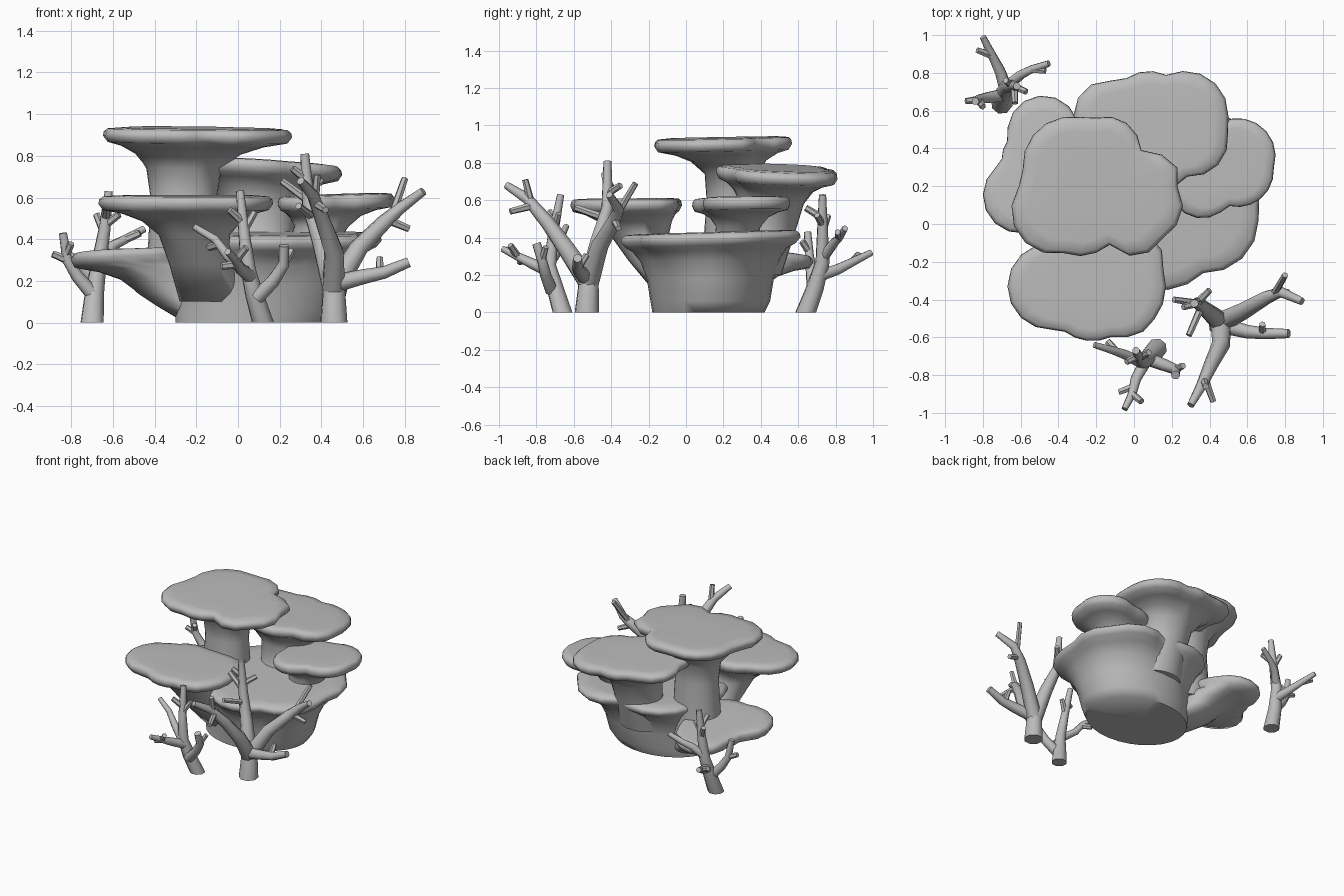
import bpy, bmesh, math
from mathutils import Vector

default_cube = bpy.data.objects.get("Cube")
if default_cube:
    bpy.data.objects.remove(default_cube, do_unlink=True)

coral_grey = bpy.data.materials.new("coral_grey")
coral_grey.use_nodes = True
grey = (.5, .5, .5, 1)
coral_grey.diffuse_color = grey
coral_grey.node_tree.nodes["Principled BSDF"].inputs["Base Color"].default_value = grey


def finish(name, bm, sharp_angle):
    """Turn a bmesh into a shaded, coloured object."""
    bmesh.ops.recalc_face_normals(bm, faces=bm.faces)
    mesh = bpy.data.meshes.new(name)
    bm.to_mesh(mesh)
    bm.free()
    mesh.materials.append(coral_grey)
    obj = bpy.data.objects.new(name, mesh)
    bpy.context.collection.objects.link(obj)
    bpy.ops.object.select_all(action='DESELECT')
    obj.select_set(True)
    bpy.context.view_layer.objects.active = obj
    bpy.ops.object.shade_smooth_by_angle(angle=math.radians(sharp_angle))


def loft(bm, rings):
    """Skin a list of closed point rings and cap both ends."""
    loops = [[bm.verts.new(point) for point in ring] for ring in rings]
    for low, high in zip(loops, loops[1:]):
        for i in range(len(low)):
            bm.faces.new((low[i - 1], low[i], high[i], high[i - 1]))
    for end in (loops[0], loops[-1]):
        middle = bm.verts.new(sum((vert.co for vert in end), Vector()) / len(end))
        for i in range(len(end)):
            bm.faces.new((end[i - 1], end[i], middle))


def lobed_radius(center, direction, lobes):
    """Distance from the center to the far edge of overlapping round lobes."""
    reach = []
    for x, y, radius in lobes:
        offset = Vector((x, y)) - center
        along = offset.dot(direction)
        inside = radius ** 2 - (offset.length_squared - along ** 2)
        if inside > 0:
            reach.append(along + math.sqrt(inside))
    return max(reach)


def plate(name, center, top, tilt, lobes, stem, sides=28):
    """Lobed shelf whose underside flares out of a stem of (x, y, z, rx, ry) rings."""
    center, tilt = Vector(center), Vector(tilt)
    angles = [math.tau * i / sides for i in range(sides)]
    directions = [Vector((math.cos(a), math.sin(a))) for a in angles]
    rim = [d * lobed_radius(center, d, lobes) for d in directions]

    def shelf_ring(scale, drop):
        return [(center + p * scale).to_3d() + Vector((0, 0, top - drop + tilt.dot(p) * scale))
                for p in rim]

    def stem_ring(x, y, z, rx, ry):
        return [Vector((x + rx * d.x, y + ry * d.y, z)) for d in directions]

    rings = [shelf_ring(scale, drop) for scale, drop in
             ((.4, 0), (.8, 0), (.95, .005), (.99, .02), (1, .04), (.95, .07))]
    under, neck = rings[-1], stem_ring(*stem[0])
    for blend, sink in ((.35, .15), (.7, .45)):
        ring = [edge.lerp(root, blend) for edge, root in zip(under, neck)]
        for point, edge, root in zip(ring, under, neck):
            point.z = edge.z + (root.z - edge.z) * sink
        rings.append(ring)
    rings += [stem_ring(*level) for level in stem]
    bm = bmesh.new()
    loft(bm, rings)
    finish(name, bm, sharp_angle=60)


def branch(bm, path, thick, thin, sides):
    """Tapered tube along a path, flat on the ground when it starts there."""
    rings = []
    last = len(path) - 1
    for i, point in enumerate(path):
        along = path[min(i + 1, last)] - path[max(i - 1, 0)]
        if point.z == 0:
            along = Vector((0, 0, 1))
        across = along.cross(Vector((.3, 1, .1))).normalized()
        other = along.normalized().cross(across)
        radius = thick + (thin - thick) * i / last
        turns = [math.tau * k / sides for k in range(sides)]
        rings.append([point + radius * (across * math.cos(t) + other * math.sin(t)) for t in turns])
    loft(bm, rings)


def tree(name, limbs):
    """Each limb is a path, its two end radii, and twigs as (place on path, tip)."""
    bm = bmesh.new()
    for points, thick, thin, twigs in limbs:
        path = [Vector(point) for point in points]
        branch(bm, path, thick, thin, sides=8)
        for place, tip in twigs:
            step = int(place)
            root = path[step].lerp(path[step + 1], place - step)
            branch(bm, [root, Vector(tip)], thick=.021, thin=.017, sides=6)
    finish(name, bm, sharp_angle=50)


# Shelf corals
plate(name="top_shelf", center=(-.2, .2), top=.935, tilt=(-.01, .02),
      lobes=[(-.33, .31, .26), (-.42, .07, .23), (-.15, .38, .19), (-.28, .02, .19),
             (0, 0, .17), (.08, .1, .18), (.12, .25, .12)],
      stem=[(-.26, .24, .74, .18, .14), (-.26, .24, .6, .16, .13), (-.26, .24, .2, .18, .16)])
plate(name="back_shelf", center=(.1, .48), top=.775, tilt=(-.06, -.04),
      lobes=[(.27, .58, .23), (.08, .6, .21), (-.14, .58, .18), (-.1, .38, .2),
             (.1, .36, .2), (.3, .45, .2)],
      stem=[(.1, .46, .58, .19, .17), (.1, .43, .45, .17, .16), (.1, .35, .2, .18, .16)])
plate(name="left_shelf", center=(.46, .3), top=.615, tilt=(.03, .01),
      lobes=[(.55, .36, .2), (.4, .32, .21), (.36, .2, .17), (.55, .28, .19)],
      stem=[(.4, .28, .46, .13, .12), (.36, .26, .38, .12, .11), (.3, .22, .2, .12, .11)])
plate(name="front_shelf", center=(-.25, -.33), top=.61, tilt=(0, .01),
      lobes=[(-.44, -.33, .23), (-.22, -.38, .24), (0, -.35, .17), (-.05, -.42, .18),
             (0, -.2, .16), (-.3, -.22, .2), (-.15, -.2, .17)],
      stem=[(-.21, -.25, .42, .17, .16), (-.17, -.15, .28, .16, .16), (-.1, 0, .1, .18, .16)])
plate(name="base_shelf", center=(.18, .13), top=.43, tilt=(0, .03),
      lobes=[(.42, .25, .27), (.35, .37, .25), (0, .3, .3), (-.07, .05, .26),
             (.15, -.05, .3), (.38, .02, .28)],
      stem=[(.12, .13, .18, .41, .34), (.1, .13, .06, .4, .32), (.08, .12, 0, .38, .3)])
plate(name="low_right_shelf", center=(-.5, .3), top=.335, tilt=(.04, -.08),
      lobes=[(-.48, .49, .19), (-.6, .15, .2), (-.45, .2, .24), (-.45, .4, .2), (-.55, .35, .15)],
      stem=[(-.31, .22, .14, .17, .2), (-.22, .2, .08, .17, .18), (-.12, .16, .02, .17, .16)])

# Tall branching coral
fork = (.46, -.52, .16)
tree("tall_branch_coral", [
    ([(.46, -.53, 0), fork, (.4, -.47, .38), (.34, -.42, .56), (.32, -.42, .81)], .068, .022,
     [(2.7, (.29, -.59, .56)), (3.1, (.21, -.4, .68)), (3.3, (.4, -.35, .68)), (3.5, (.26, -.44, .74))]),
    ([fork, (.46, -.64, .34), (.41, -.74, .48), (.36, -.85, .61), (.3, -.96, .68)], .058, .02,
     [(2.7, (.42, -.94, .54)), (2.8, (.38, -.86, .71))]),
    ([fork, (.58, -.46, .36), (.7, -.39, .48), (.78, -.36, .55), (.89, -.41, .63)], .055, .02,
     [(2.2, (.82, -.36, .45)), (2.5, (.8, -.27, .69))]),
    ([(.48, -.54, .19), (.6, -.57, .22), (.7, -.58, .24), (.82, -.58, .29)], .042, .024,
     [(1.8, (.68, -.53, .31))]),
])

# Small branching coral at the front
tree("front_branch_coral", [
    ([(.12, -.66, 0), (.08, -.7, .13), (.05, -.73, .25), (.03, -.71, .42), (.01, -.67, .63)], .055, .02,
     [(3.1, (.08, -.68, .53)), (3.3, (-.04, -.73, .54))]),
    ([(.09, -.72, .12), (.17, -.75, .2), (.22, -.77, .28), (.22, -.8, .37)], .036, .024,
     [(2, (.26, -.75, .35))]),
    ([(.05, -.74, .25), (-.05, -.69, .32), (-.11, -.67, .4), (-.21, -.64, .46)], .03, .016,
     [(1.7, (-.14, -.62, .36))]),
    ([(.06, -.73, .22), (.01, -.82, .26), (-.01, -.9, .3), (-.05, -.98, .34)], .034, .017,
     [(1.5, (-.08, -.89, .27)), (2, (.04, -.94, .36))]),
])

# Small branching coral at the back
tree("back_branch_coral", [
    ([(-.7, .64, 0), (-.69, .69, .13), (-.67, .73, .27), (-.64, .73, .45), (-.62, .73, .63)], .058, .02,
     [(2.9, (-.68, .76, .52)), (3.1, (-.57, .7, .52)), (3.3, (-.63, .64, .56))]),
    ([(-.7, .68, .14), (-.77, .67, .22), (-.82, .66, .3), (-.84, .65, .43)], .036, .02,
     [(2, (-.89, .65, .33)), (2.2, (-.8, .62, .38))]),
    ([(-.68, .72, .2), (-.71, .81, .23), (-.75, .89, .27), (-.8, .99, .32)], .036, .018,
     [(2, (-.83, .92, .31))]),
    ([(-.67, .73, .29), (-.6, .79, .37), (-.54, .82, .4), (-.45, .85, .45)], .03, .017,
     [(2, (-.47, .81, .43))]),
])
